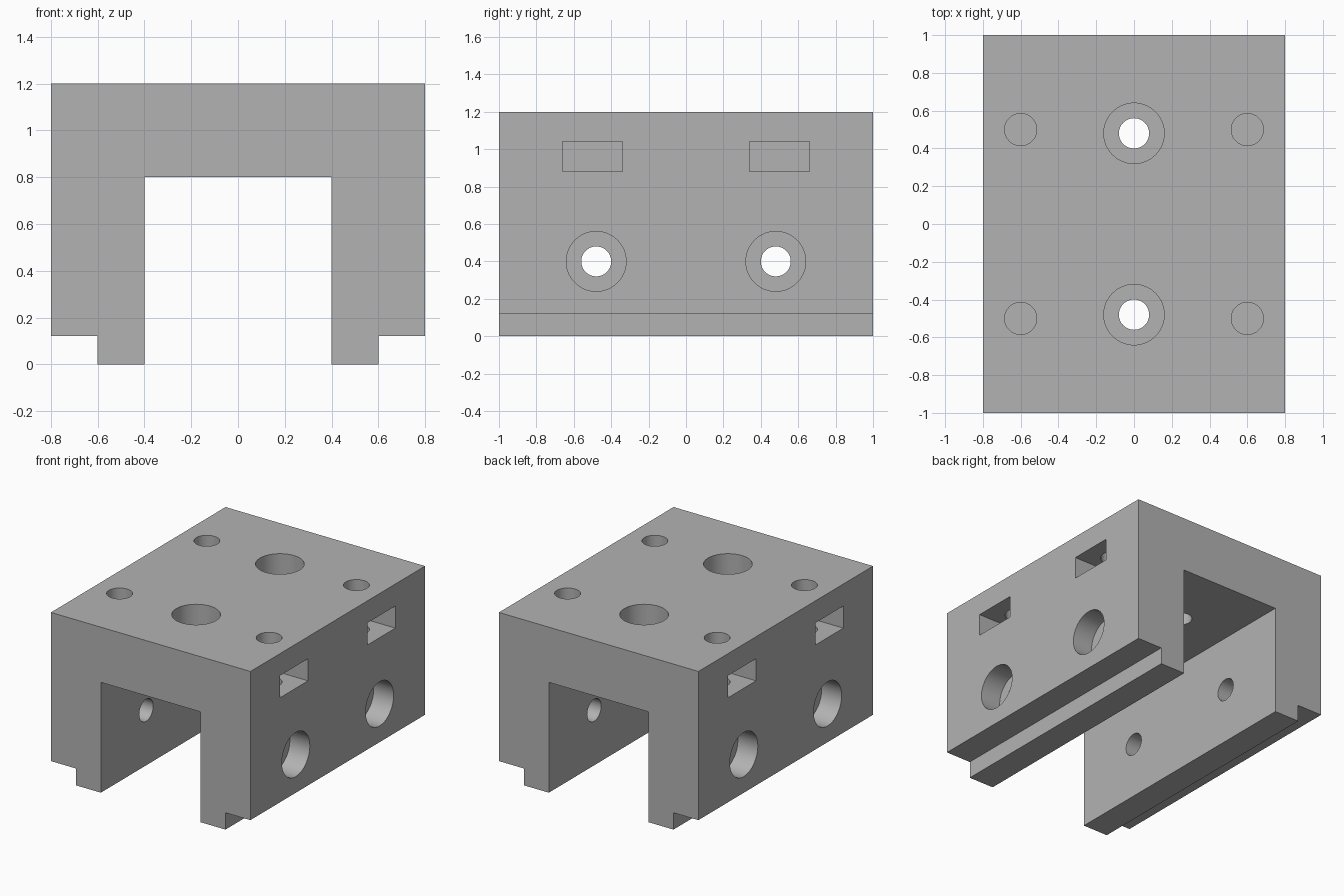
import bpy
import bmesh
import math
from mathutils import Matrix, Vector

cube = bpy.data.objects.get("Cube")
if cube:
    bpy.data.objects.remove(cube, do_unlink=True)

grey = bpy.data.materials.new("machined grey")
grey.use_nodes = True
colour = (0.45, 0.45, 0.45, 1)
grey.diffuse_color = colour
grey.node_tree.nodes["Principled BSDF"].inputs["Base Color"].default_value = colour


def to_object(bm, name):
    bmesh.ops.recalc_face_normals(bm, faces=bm.faces)
    mesh = bpy.data.meshes.new(name)
    bm.to_mesh(mesh)
    bm.free()
    mesh.materials.append(grey)
    obj = bpy.data.objects.new(name, mesh)
    bpy.context.collection.objects.link(obj)
    return obj


def cut(target, cutter):
    """Subtract the cutter and discard it."""
    cutter.hide_render = True
    mod = target.modifiers.new("cut", "BOOLEAN")
    mod.operation, mod.solver, mod.object = "DIFFERENCE", "EXACT", cutter
    bpy.context.view_layer.objects.active = target
    bpy.ops.object.modifier_apply(modifier=mod.name)
    bpy.data.objects.remove(cutter, do_unlink=True)


def drill(target, start, end, radius):
    """Cut a round hole between two points."""
    start, end = Vector(start), Vector(end)
    axis = end - start
    turn = axis.to_track_quat("Z", "Y").to_matrix().to_4x4()
    bm = bmesh.new()
    bmesh.ops.create_cone(bm, cap_ends=True, segments=64, radius1=radius,
                          radius2=radius, depth=axis.length,
                          matrix=Matrix.Translation((start + end) / 2) @ turn)
    cut(target, to_object(bm, "drill"))


def mill(target, centre, size):
    """Cut a rectangular pocket."""
    bm = bmesh.new()
    bmesh.ops.create_cube(bm, size=1, matrix=Matrix.Translation(centre)
                          @ Matrix.Diagonal((*size, 1)))
    cut(target, to_object(bm, "pocket"))


# Channel body: half profile mirrored, extruded along y
half = [(0.4, 0.8), (0.4, 0), (0.6, 0), (0.6, 0.122), (0.8, 0.122), (0.8, 1.2)]
profile = half + [(-x, z) for x, z in reversed(half)]
bm = bmesh.new()
face = bm.faces.new([bm.verts.new((x, -1, z)) for x, z in profile])
extruded = bmesh.ops.extrude_face_region(bm, geom=[face])["geom"]
bmesh.ops.translate(bm, vec=(0, 2, 0),
                    verts=[v for v in extruded if isinstance(v, bmesh.types.BMVert)])
body = to_object(bm, "channel_block")

for end in (-1, 1):
    y = 0.48 * end
    # Counterbored hole through the top plate
    drill(body, (0, y, 0.7), (0, y, 1.3), 0.08)
    drill(body, (0, y, 1.04), (0, y, 1.3), 0.16)
    for side in (-1, 1):
        # Counterbored hole through each leg
        drill(body, (0.3 * side, y, 0.4), (0.9 * side, y, 0.4), 0.08)
        drill(body, (0.64 * side, y, 0.4), (0.9 * side, y, 0.4), 0.16)
        # Nut slot and the bolt hole that crosses it
        mill(body, (0.67 * side, 0.5 * end, 0.96), (0.46, 0.32, 0.16))
        drill(body, (0.6 * side, 0.5 * end, 0.64), (0.6 * side, 0.5 * end, 1.3), 0.085)

# Smooth bores, sharp edges
bpy.ops.object.select_all(action="DESELECT")
body.select_set(True)
bpy.context.view_layer.objects.active = body
bpy.ops.object.shade_smooth_by_angle(angle=math.radians(30))
